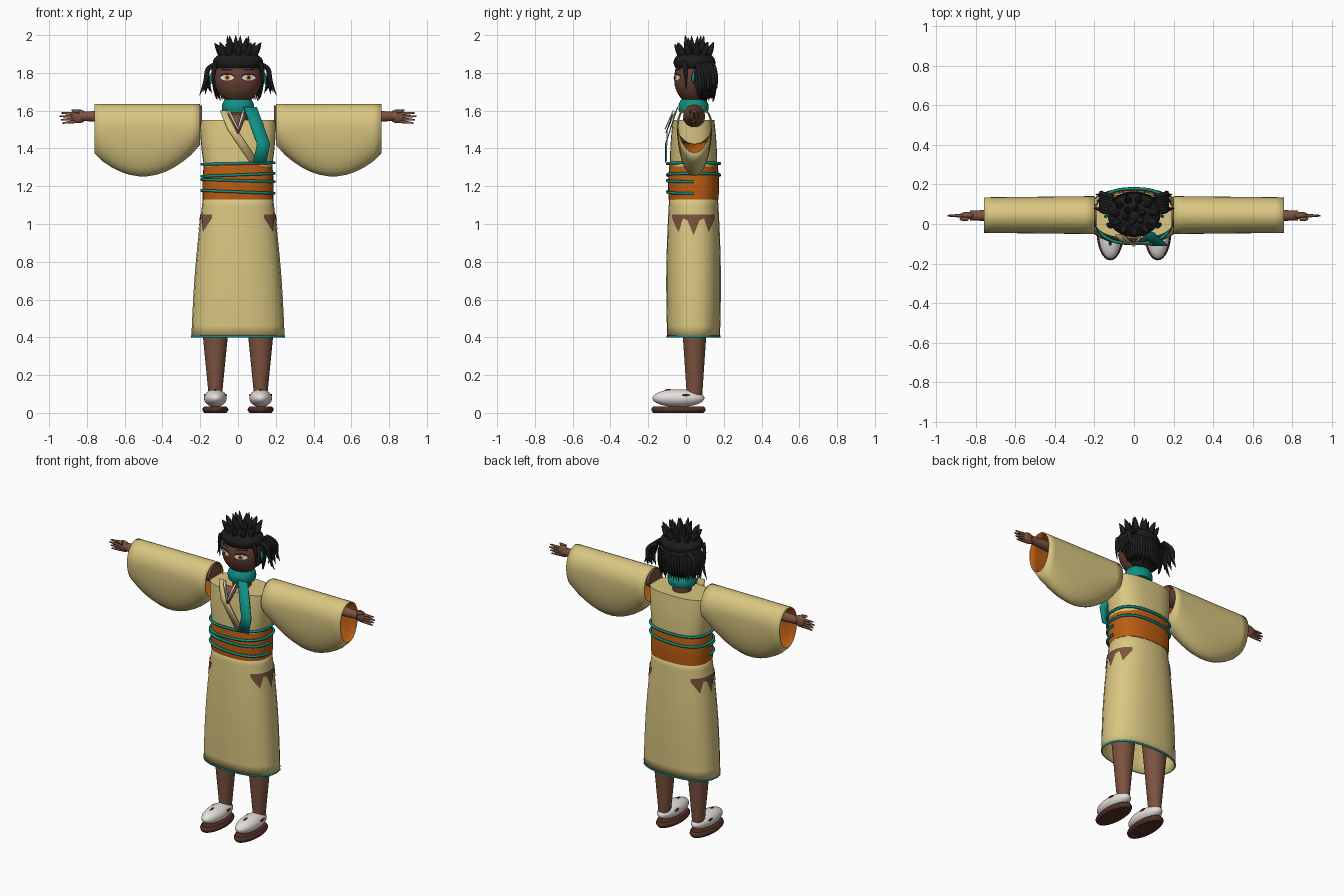
import bpy, bmesh, math, random
from math import sin, cos, pi, tau
from mathutils import Vector
from mathutils.bvhtree import BVHTree

random.seed(4)
cube = bpy.data.objects.get("Cube")
if cube:
    bpy.data.objects.remove(cube, do_unlink=True)

MIDDLE = (0, .04)  # body axis
SIDES = (("left", 1), ("right", -1))


def material(name, red, green, blue):
    mat = bpy.data.materials.new(name)
    mat.use_nodes = True
    mat.diffuse_color = (red, green, blue, 1)
    mat.node_tree.nodes["Principled BSDF"].inputs["Base Color"].default_value = mat.diffuse_color
    mat.node_tree.nodes["Principled BSDF"].inputs["Roughness"].default_value = .8
    return mat


ROBE = material("straw cloth", .7, .57, .22)
SKIN = material("brown skin", .2, .085, .05)
FACE = material("deep brown skin", .13, .05, .03)
TEAL = material("teal cloth", .005, .28, .23)
ORANGE = material("orange cloth", .5, .11, .006)
BLACK = material("black hair", .012, .012, .013)
WHITE = material("white cloth", .78, .74, .72)
SOLE = material("dark sole", .085, .03, .02)
AMBER = material("amber", .55, .25, .05)


def build(name, verts, faces, *mats):
    mesh = bpy.data.meshes.new(name)
    mesh.from_pydata(verts, [], faces)
    bm = bmesh.new()
    bm.from_mesh(mesh)
    bmesh.ops.recalc_face_normals(bm, faces=bm.faces)
    bm.to_mesh(mesh)
    bm.free()
    for mat in mats:
        mesh.materials.append(mat)
    mesh.shade_smooth()
    mesh.set_sharp_from_angle(angle=pi / 4)
    part = bpy.data.objects.new(name, mesh)
    bpy.context.collection.objects.link(part)
    return part


def thicken(part, inner=0):
    mod = part.modifiers.new("thickness", "SOLIDIFY")
    mod.thickness, mod.offset, mod.material_offset = .006, -1, inner


def oval(angle, centre, radii, power=1, hang=None):
    """Point on an oval; a low power squares it off, hang deepens the lower half."""
    c, s = cos(angle), sin(angle)
    across, up = radii
    down = up if hang is None or s > 0 else hang
    return (centre[0] + across * math.copysign(abs(c) ** power, c),
            centre[1] + down * math.copysign(abs(s) ** power, s))


def loft(name, rings, *mats, sides=32, caps=True):
    count = len(rings)
    faces = [(k * sides + i, k * sides + (i + 1) % sides,
              (k + 1) * sides + (i + 1) % sides, (k + 1) * sides + i)
             for k in range(count - 1) for i in range(sides)]
    if caps:
        faces += [range(sides), range((count - 1) * sides, count * sides)]
    return build(name, [p for ring in rings for p in ring], faces, *mats)


def tapered(name, start, end, first, last, *mats, centre=MIDDLE, swell=0, power=1,
            along_x=False, hang=None, caps=True, steps=12, sides=32):
    """Oval tube whose radii run from first to last with a swell between them."""
    rings = []
    for k in range(steps + 1):
        t = k / steps
        pos = start + (end - start) * t
        radii = [a + (b - a) * t + swell * sin(pi * t) for a, b in zip(first, last)]
        ring = [oval(tau * i / sides, centre, radii, power, hang and hang(t)) for i in range(sides)]
        rings.append([(pos, a, b) if along_x else (a, b, pos) for a, b in ring])
    return loft(name, rings, *mats, sides=sides, caps=caps)


def ball(name, centre, radii, mat, steps=16):
    x, y, z = centre
    wide, deep, tall = radii
    rings = []
    for k in range(steps + 1):
        tilt = (k / steps - .5) * pi * .99
        size = (wide * cos(tilt), deep * cos(tilt))
        rings.append([(*oval(tau * i / 32, (x, y), size), z + tall * sin(tilt)) for i in range(32)])
    return loft(name, rings, mat)


def tubes(name, strands, mat, roundness=1):
    """Tapered strands; each is a list of points and a list of radii."""
    curve = bpy.data.curves.new(name, "CURVE")
    curve.dimensions, curve.bevel_depth, curve.bevel_resolution = "3D", 1, roundness
    curve.use_fill_caps, curve.resolution_u = True, 4
    for points, radii in strands:
        spline = curve.splines.new("NURBS")
        spline.points.add(len(points) - 1)
        for point, place, radius in zip(spline.points, points, radii):
            point.co, point.radius = (*place, 1), radius
        spline.order_u, spline.use_endpoint_u = 3, True
    curve.materials.append(mat)
    part = bpy.data.objects.new(name, curve)
    bpy.context.collection.objects.link(part)
    bpy.ops.object.select_all(action="DESELECT")
    part.select_set(True)
    bpy.context.view_layer.objects.active = part
    bpy.ops.object.convert(target="MESH")


def strip(name, path, half, mat, lift=0, tip=1):
    """Flat band laid down the chest, narrowing to tip times its width."""
    verts = []
    for k, (x, z) in enumerate(path):
        y = 2.2 * max(0, z - 1.45) ** 2 - .105 - lift
        reach = half * (1 + (tip - 1) * k / (len(path) - 1))
        verts += [(x - reach, y, z), (x + reach, y, z)]
    thicken(build(name, verts, [(k, k + 1, k + 3, k + 2) for k in range(0, len(verts) - 2, 2)], mat))


# Robe: bodice, skirt, hem and torn hips
tapered("bodice", 1.3, 1.55, (.18, .125), (.203, .11), ROBE, swell=.004, power=.75)
thicken(tapered("skirt", .4, 1.16, (.247, .14), (.183, .128), ROBE, swell=.01,
                power=.85, caps=False, sides=24))
tapered("hem", .399, .41, (.249, .142), (.249, .142), TEAL, power=.85, caps=False, steps=1, sides=24)
for side, s in SIDES:
    verts = []
    for i in range(11):
        angle = (i / 5 - 1) * .88
        for drop in (0, .02 + .09 * sin(i * pi * .3) ** 4):
            x, y = oval(angle, MIDDLE, (.201 + drop * .1, .138 + drop * .05), .85)
            verts.append((s * x, y, 1.05 - drop))
    build(side + "_hip_tear", verts, [(k, k + 1, k + 3, k + 2) for k in range(0, 20, 2)], SKIN)

# Sash and its cords, some only across the front
tapered("sash", 1.13, 1.32, (.187, .132), (.18, .127), ORANGE, swell=.005, power=.8)
cords = []
for height, tilt, spread in ((1.32, .02, 1), (1.26, .04, 1), (1.23, -.03, .5), (1.17, -.04, .5)):
    around = [oval(-pi / 2 + (i / 24 - 1) * pi * spread, MIDDLE, (.192, .139), .8) for i in range(49)]
    cords.append(([(x, y, height + tilt * x) for x, y in around], [.008] * len(around)))
tubes("sash_cords", cords, TEAL)

# Neck, scarf, bare chest and crossed lapels
tapered("neck", 1.5, 1.67, (.06, .06), (.045, .045), FACE)
tapered("scarf", 1.59, 1.66, (.08, .075), (.07, .065), TEAL, swell=.01)
strip("bare_chest", [(-.005, 1.58), (0, 1.48)], .05, SKIN, tip=.1)
strip("right_lapel", [(-.07, 1.6), (-.03, 1.5), (.085, 1.33)], .025, ROBE, lift=.003)
strip("left_lapel", [(.065, 1.62), (.135, 1.425), (.115, 1.325)], .035, TEAL, lift=.006)
for side, s in SIDES:
    strip(side + "_lapel_edging", [(s * .04 - .01, 1.6), (0, 1.5)], .005, WHITE, lift=.009)

# Sleeves, arms, hands, legs and shoes
for side, s in SIDES:
    thicken(tapered(side + "_sleeve", s * .2, s * .76, (.096, .115), (.09, .115), ROBE, ORANGE,
                    centre=(.045, 1.52), along_x=True, caps=False,
                    hang=lambda t: .1 + .045 * t + .145 * abs(sin(pi * t)) ** .8), 1)
    tapered(side + "_arm", s * .19, s * .83, (.058, .058), (.024, .024), SKIN,
            centre=(.043, 1.57), along_x=True)
    ball(side + "_palm", (s * .842, .043, 1.57), (.04, .019, .036), SKIN)
    fingers = []
    for i in range(-2, 3):
        thumb = i == 2
        height, reach = 1.57 + .012 * i, .945 - .008 * abs(i) - .05 * thumb
        y = .025 if thumb else .042
        fingers.append(([(s * .84, y, height), (s * .88, y, height + .003 * i),
                         (s * reach, y, height + .006 * i)], [.011, .01, .004]))
    tubes(side + "_fingers", fingers, SKIN)
    x = s * .12
    tapered(side + "_leg", .08, .6, (.034, .04), (.085, .075), SKIN, centre=(x, .045))
    ball(side + "_shoe", (x, -.04, .078), (.06, .138, .047), WHITE)
    tapered(side + "_sole", 0, .035, (.058, .133), (.058, .133), SOLE, centre=(x, -.04), swell=.011)
    tubes(side + "_shoe_tears", [([(x + e * .055, y - .02, z), (x + e * .055, y, z), (x + e * .055, y + .02, z)],
                                  [.003, .011, .002])
                                 for e, y, z in ((0, -.09, .12), (1, 0, .095), (-1, 0, .095))], SOLE)

# Head and painted face
head = ball("head", (0, .037, 1.77), (.125, .1, .135), FACE).data
skull = BVHTree.FromPolygons([v.co for v in head.vertices], [p.vertices for p in head.polygons])


def decal(name, x, z, wide, tall, layer, mat, sides=16):
    """Thin oval laid on the front of the head."""
    outline = [(x, z)] + [oval(tau * i / sides, (x, z), (wide, tall)) for i in range(sides)]
    verts = []
    for a, b in outline:
        hit = skull.ray_cast(Vector((a, -1, b)), Vector((0, 1, 0)))[0]
        verts.append((a, hit.y - .002 * layer, b))
    build(name, verts, [(0, 1 + i, 1 + (i + 1) % sides) for i in range(sides)], mat)


for side, s in SIDES:
    eye, level = s * .057, 1.775
    decal(side + "_lash", eye, level + .005, .04, .019, 1, BLACK)
    decal(side + "_eye_white", eye, level, .036, .015, 2, WHITE)
    decal(side + "_iris", eye, level, .015, .015, 3, AMBER)
    decal(side + "_pupil", eye, level, .007, .008, 4, BLACK)
    decal(side + "_brow", eye, level + .042, .036, .004, 2, BLACK)
decal("nose_shade", 0, 1.73, .008, .005, 2, SOLE)
decal("mouth", 0, 1.685, .022, .003, 2, SOLE)

# Hair cap and crown of leaf-shaped spikes
ball("hair_back", (0, .075, 1.775), (.135, .086, .13), BLACK)
ball("hair_crown", (0, .045, 1.855), (.133, .111, .065), BLACK)
spikes = []
for count, base, reach, top in ((11, .075, .125, 1.965), (6, .03, .06, 2)):
    for i in range(count):
        angle = tau * (i + .3) / count
        spike = []
        for out, height in ((base, 1.875), ((base + reach) / 2, 1.92), (reach, top - random.uniform(0, .015))):
            spike.append((*oval(angle, (0, .045), (out, out * .85)), height))
        spikes.append((spike, [.016, .027, .001]))
spikes[-2][0][-1] = (*spikes[-2][0][-1][:2], 2)
tubes("hair_spikes", spikes, BLACK)

# Fringe round the back, loose side locks and ear ribbons
strands = []
for i in range(23):
    angle = pi * (i + .5) / 23
    ends = ((.12, 1.82), (.137, 1.74), (.115, 1.645 + random.uniform(0, .02)))
    strands.append(([(*oval(angle, (0, .076), (wide, wide * .62)), z) for wide, z in ends],
                    [.009, .014, .001]))
for side, s in SIDES:
    for i in range(7):
        y, flare = .055 + i * .014, .205 - .011 * (i * 3 % 7)
        strands.append(([(s * .105, y, 1.85), (s * .165, y + .01, 1.835), (s * .165, y + .02, 1.76),
                         (s * flare, y + .025, 1.68 + .006 * i)], [.012, .014, .014, .001]))
    strands.append(([(s * .115, -.01, 1.86), (s * .14, 0, 1.8), (s * .128, 0, 1.71)], [.014, .014, .001]))
    tubes(side + "_ear_ribbon", [([(s * .135, .04, 1.805), (s * .147, .04, 1.78), (s * .143, .035, 1.74)],
                                  [.004, .014, .003])], TEAL)
tubes("hair_strands", strands, BLACK)
